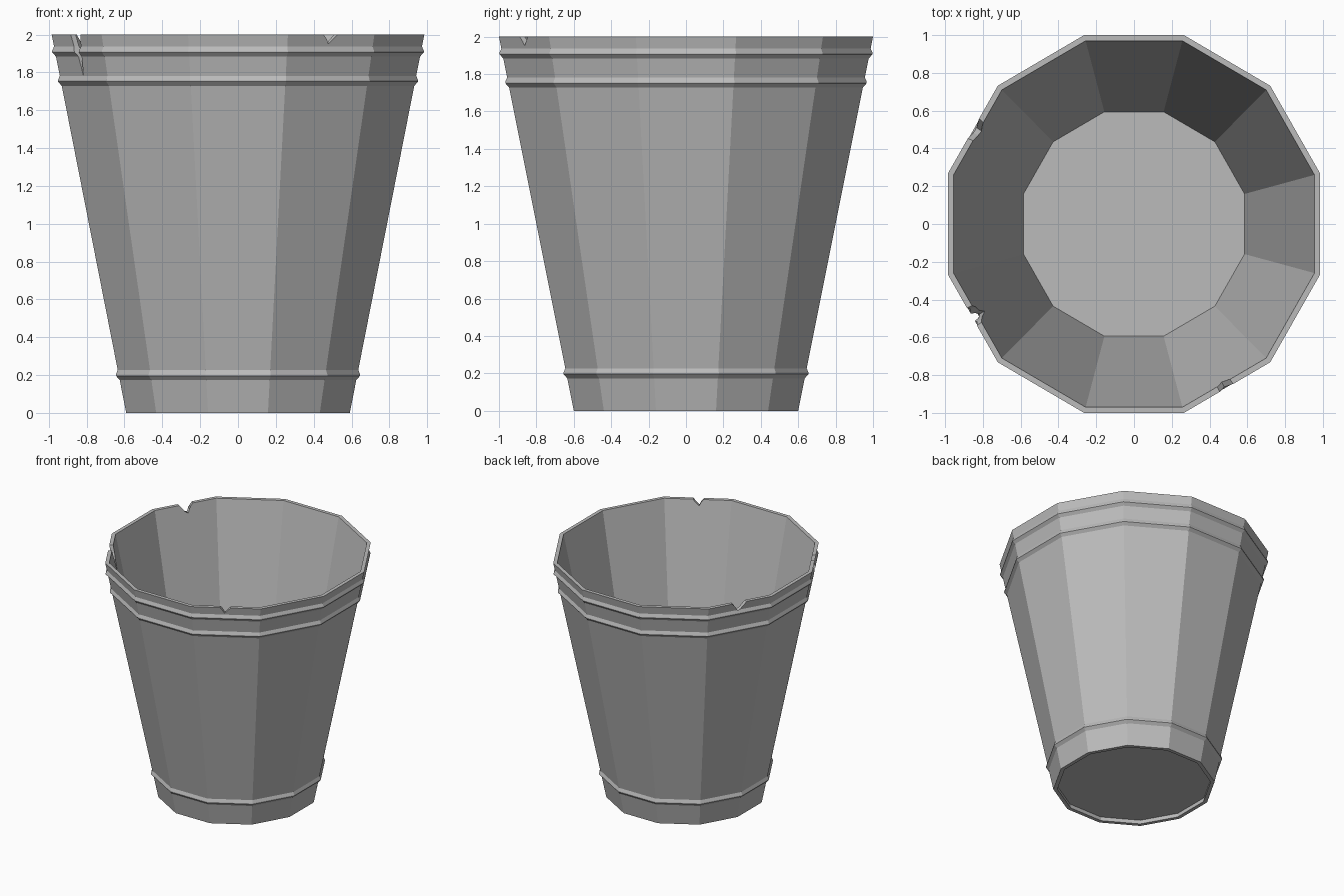
import bpy, bmesh, math
from mathutils import Matrix

cube = bpy.data.objects.get("Cube")
if cube:
    bpy.data.objects.remove(cube, do_unlink=True)

SIDES = 12
SQUASH = 0.985          # slightly narrower across x
HALF = math.pi / SIDES

grey = bpy.data.materials.new("worn grey")
grey.use_nodes = True
colour = (0.5, 0.5, 0.5, 1)
grey.diffuse_color = colour
grey.node_tree.nodes["Principled BSDF"].inputs["Base Color"].default_value = colour


def make_object(name, bm):
    bmesh.ops.recalc_face_normals(bm, faces=bm.faces)
    mesh = bpy.data.meshes.new(name)
    bm.to_mesh(mesh)
    bm.free()
    mesh.materials.append(grey)
    obj = bpy.data.objects.new(name, mesh)
    bpy.context.collection.objects.link(obj)
    return obj


def wall(z):
    return 0.6 + 0.2 * z


def loft(name, profile):
    """Twelve-sided solid from (apothem, height) pairs, capped at both ends."""
    bm = bmesh.new()
    rings = []
    for apothem, z in profile:
        r = apothem / math.cos(HALF)
        angles = [HALF + i * 2 * HALF for i in range(SIDES)]
        rings.append([bm.verts.new((r * math.cos(a) * SQUASH, r * math.sin(a), z))
                      for a in angles])
    for low, high in zip(rings, rings[1:]):
        for i in range(SIDES):
            j = (i + 1) % SIDES
            bm.faces.new((low[i], low[j], high[j], high[i]))
    bm.faces.new(rings[0])
    bm.faces.new(rings[-1])
    return make_object(name, bm)


# Bucket: recessed base, outer wall with three raised bands, rim, inner wall, floor
profile = [(0.575, 0.035), (0.57, 0), (wall(0), 0)]
for z in (0.2, 1.755, 1.91):
    profile += [(wall(z - 0.027), z - 0.027), (wall(z) + 0.015, z - 0.004),
                (wall(z) + 0.015, z + 0.004), (wall(z + 0.027), z + 0.027)]
profile += [(wall(2), 2), (wall(2) - 0.03, 2), (wall(0.12) - 0.03, 0.12)]
bucket = loft("bucket", profile)


# Chips and a crack in the rim, cut by radial wedges of (sideways, height) outlines
def cut(name, angle, outline, flare):
    bm = bmesh.new()
    inner = [bm.verts.new((0.8, t * flare, z)) for t, z in outline]
    outer = [bm.verts.new((1.1, t, z)) for t, z in outline]
    bm.faces.new(inner)
    bm.faces.new(outer)
    for i in range(len(outline)):
        j = (i + 1) % len(outline)
        bm.faces.new((inner[i], inner[j], outer[j], outer[i]))
    bmesh.ops.transform(bm, matrix=Matrix.Rotation(math.radians(angle), 4, "Z"),
                        verts=bm.verts)
    cutter = make_object(name, bm)
    mod = bucket.modifiers.new(name, "BOOLEAN")
    mod.operation = "DIFFERENCE"
    mod.solver = "EXACT"
    mod.object = cutter
    bpy.context.view_layer.objects.active = bucket
    bpy.ops.object.modifier_apply(modifier=name)
    bpy.data.objects.remove(cutter, do_unlink=True)


cut("front_chip", -60.5, [(-0.07, 2.02), (-0.01, 1.95), (0.06, 2.02)], 0.6)
cut("back_chip", 149.5, [(-0.1, 2.02), (-0.02, 1.93), (0.02, 1.95), (0.08, 2.02)], 0.5)
cut("side_crack", 210, [(-0.07, 2.02), (-0.05, 1.94), (-0.02, 1.9), (0.005, 1.78),
                        (0.025, 1.9), (0.04, 1.96), (0.06, 2.02)], 0.7)
